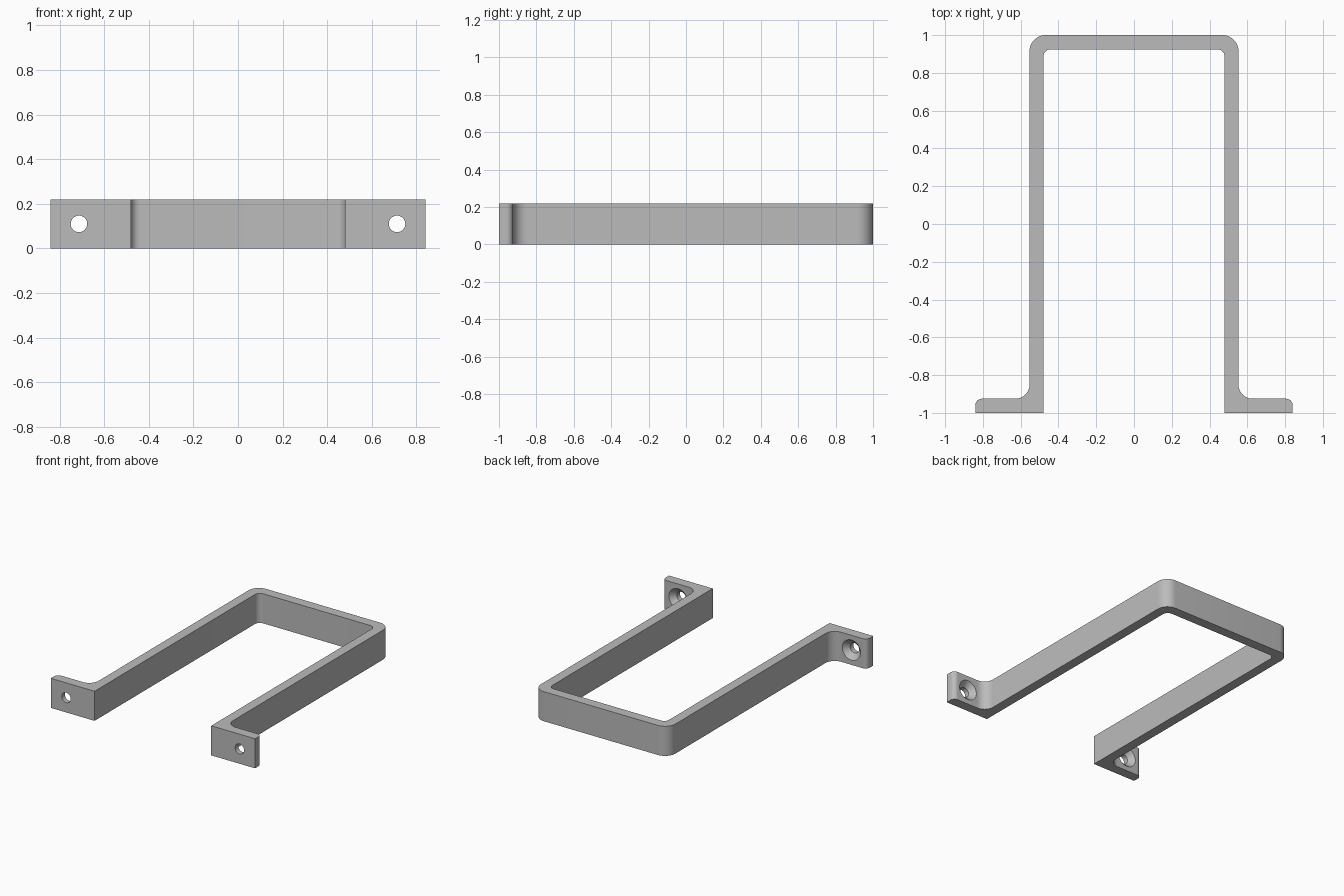
import bpy, bmesh
from math import sin, cos, radians, tau

if "Cube" in bpy.data.objects:
    bpy.data.objects.remove(bpy.data.objects["Cube"])

HEIGHT = 0.22
grey = bpy.data.materials.new("plain grey")
grey.use_nodes = True
grey.diffuse_color = (0.5, 0.5, 0.5, 1)
grey.node_tree.nodes["Principled BSDF"].inputs["Base Color"].default_value = (0.5, 0.5, 0.5, 1)


def arc(cx, cy, r, start, end, steps=12):
    angles = [radians(start + (end - start) * i / steps) for i in range(steps + 1)]
    return [(cx + r * cos(a), cy + r * sin(a)) for a in angles]


def make_object(name, bm):
    bmesh.ops.recalc_face_normals(bm, faces=bm.faces[:])
    mesh = bpy.data.meshes.new(name)
    bm.to_mesh(mesh)
    bm.free()
    mesh.materials.append(grey)
    obj = bpy.data.objects.new(name, mesh)
    bpy.context.collection.objects.link(obj)
    return obj


# Bracket strip: half outline from the inner corner round the foot to the outer corner
half = arc(0.44, 0.885, 0.04, 90, 0)
half += [(0.48, -1), (0.84, -1)]
half += arc(0.805, -0.96, 0.035, 0, 90)
half += arc(0.628, -0.85, 0.075, 270, 180)
half += arc(0.468, 0.915, 0.085, 0, 90)
outline = half + [(-x, y) for x, y in reversed(half)]

bm = bmesh.new()
base = bm.faces.new([bm.verts.new((x, y, 0)) for x, y in outline])
top = bmesh.ops.extrude_face_region(bm, geom=[base])["geom"]
bmesh.ops.translate(bm, vec=(0, 0, HEIGHT),
                    verts=[v for v in top if isinstance(v, bmesh.types.BMVert)])
bracket = make_object("bracket", bm)


# Countersunk screw holes through the feet, wide at the back
def screw_cutter(name, x, sides=40):
    bm = bmesh.new()
    rings = []
    for r, y in ((0.037, -1.05), (0.037, -0.963), (0.075, -0.925), (0.075, -0.88)):
        rings.append([bm.verts.new((x + r * cos(tau * i / sides), y,
                                    HEIGHT / 2 + r * sin(tau * i / sides)))
                      for i in range(sides)])
    for a, b in zip(rings, rings[1:]):
        for i in range(sides):
            j = (i + 1) % sides
            bm.faces.new((a[i], a[j], b[j], b[i]))
    bm.faces.new(rings[0])
    bm.faces.new(rings[-1])
    cutter = make_object(name, bm)
    cutter.hide_render = True
    return cutter


bpy.context.view_layer.objects.active = bracket
bracket.select_set(True)
for side, x in (("left", 0.713), ("right", -0.713)):
    cutter = screw_cutter(side + "_hole_cutter", x)
    mod = bracket.modifiers.new(side + "_screw_hole", "BOOLEAN")
    mod.operation = "DIFFERENCE"
    mod.solver = "EXACT"
    mod.object = cutter
    bpy.ops.object.modifier_apply(modifier=mod.name)
    bpy.data.objects.remove(cutter)

bpy.ops.object.shade_smooth_by_angle(angle=radians(30))
